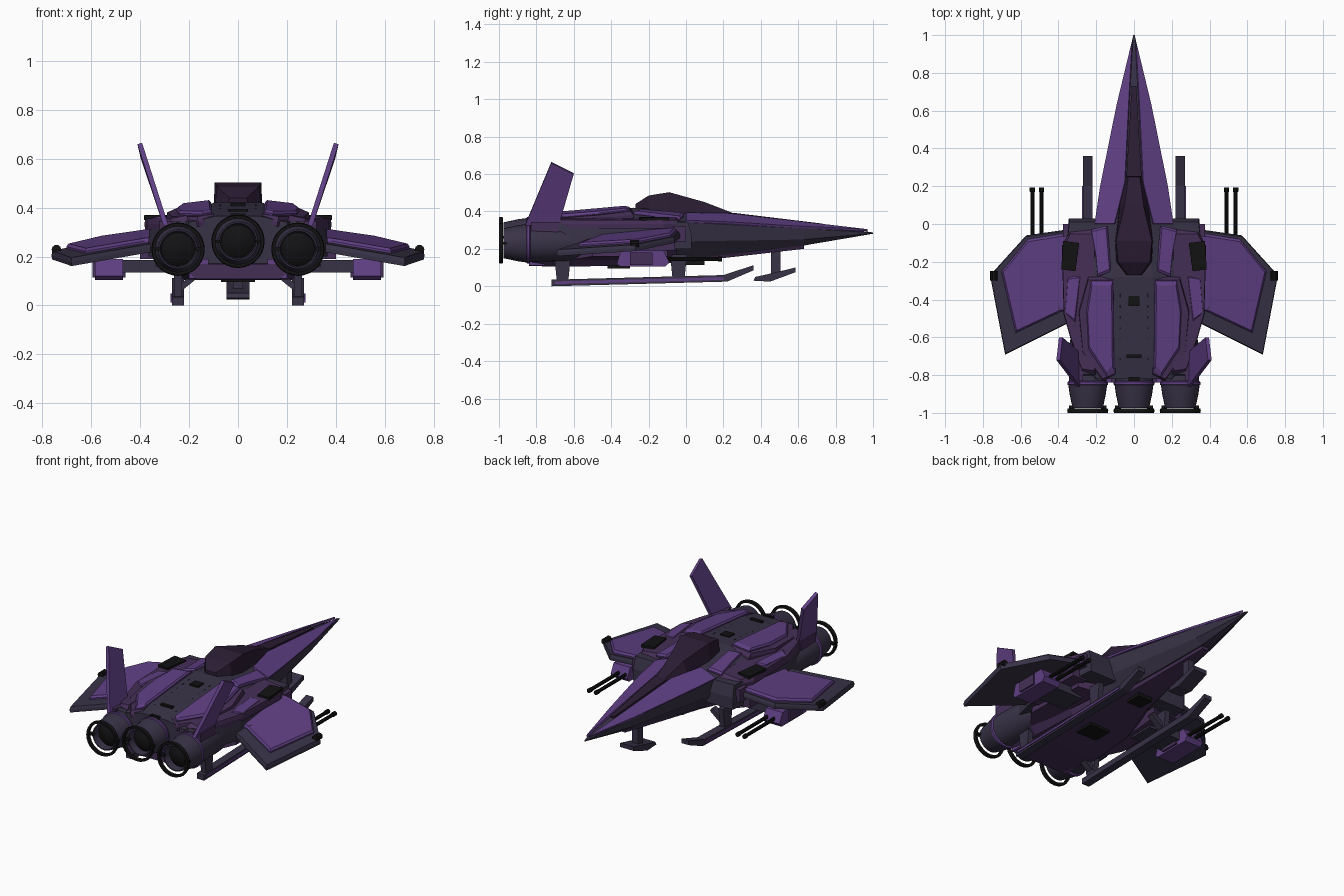
import bpy, bmesh, math
from mathutils import Vector

if "Cube" in bpy.data.objects:
    bpy.data.objects.remove(bpy.data.objects["Cube"])


def material(name, rgb):
    m = bpy.data.materials.new(name)
    m.diffuse_color = (*rgb, 1)
    m.use_nodes = True
    m.node_tree.nodes["Principled BSDF"].inputs["Base Color"].default_value = m.diffuse_color
    return m


PURPLE = material("purple", (0.115, 0.05, 0.23))
PLUM = material("plum", (0.06, 0.028, 0.095))
SLATE = material("slate", (0.04, 0.032, 0.062))
GLASS = material("glass", (0.024, 0.012, 0.034))
BLACK = material("black", (0.006, 0.006, 0.007))


def finish(name, bm, mat, mirror=False, smooth=False):
    bmesh.ops.recalc_face_normals(bm, faces=bm.faces)
    me = bpy.data.meshes.new(name)
    bm.to_mesh(me)
    bm.free()
    me.materials.append(mat)
    ob = bpy.data.objects.new(name, me)
    bpy.context.collection.objects.link(ob)
    if mirror:
        ob.modifiers.new("mirror", 'MIRROR').use_mirror_merge = False
    if smooth:
        bpy.ops.object.select_all(action='DESELECT')
        ob.select_set(True)
        bpy.context.view_layer.objects.active = ob
        bpy.ops.object.shade_smooth_by_angle(angle=math.radians(35))
    return ob


def skin(bm, rings, caps=True):
    rv = [[bm.verts.new(p) for p in r] for r in rings]
    for a, b in zip(rv, rv[1:]):
        for i in range(len(a)):
            j = (i + 1) % len(a)
            bm.faces.new((a[i], a[j], b[j], b[i]))
    if caps:
        bm.faces.new(rv[0])
        bm.faces.new(rv[-1])


# Polygon thickened along its normal (up or outward), optional chamfered top
def plate(name, pts, t, mat, inset=1.0, mirror=True):
    pts = [Vector(p) for p in pts]
    n = Vector((0, 0, 0))
    for a, b in zip(pts, pts[1:] + pts[:1]):
        n += a.cross(b)
    n.normalize()
    if (n.z if abs(n.z) > 0.5 else n.x) < 0:
        n = -n
    c = sum(pts, Vector()) / len(pts)
    rings = [pts]
    if inset < 1:
        rings.append([p + n * t * 0.5 for p in pts])
    rings.append([c + (p - c) * inset + n * t for p in pts])
    bm = bmesh.new()
    skin(bm, rings)
    return finish(name, bm, mat, mirror)


def box(name, x, y, z, mat, mirror=True):
    pts = [(x[0], y[0], z[0]), (x[1], y[0], z[0]), (x[1], y[1], z[0]), (x[0], y[1], z[0])]
    return plate(name, pts, z[1] - z[0], mat, 1.0, mirror)


# Symmetric hull from half cross-sections (x, z), top to bottom
def loft(name, stations, mat):
    bm = bmesh.new()
    skin(bm, [[(x, y, z) for x, z in h] + [(-x, y, z) for x, z in reversed(h)]
              for y, h in stations])
    return finish(name, bm, mat)


def side(name, yz, x0, x1, mat, mirror=True):
    return plate(name, [(x0, y, z) for y, z in yz], x1 - x0, mat, 1.0, mirror)


# Turned part along y from (y, radius) pairs
def lathe(name, x, z, prof, mat, caps=True, mirror=False, seg=28):
    bm = bmesh.new()
    skin(bm, [[(x + r * math.cos(2 * math.pi * i / seg), y, z + r * math.sin(2 * math.pi * i / seg))
               for i in range(seg)] for y, r in prof], caps)
    if not caps:
        bmesh.ops.remove_doubles(bm, verts=bm.verts, dist=1e-5)
    return finish(name, bm, mat, mirror, True)


# Fuselage, keel and canopy
loft("fuselage", [
    (1.0, [(.002, .288), (.004, .286), (.004, .283), (.002, .281)]),
    (.63, [(.022, .335), (.085, .31), (.07, .25), (.03, .218)]),
    (.0, [(.06, .397), (.2, .345), (.19, .24), (.12, .145)]),
    (-.28, [(.1, .42), (.24, .36), (.24, .2), (.17, .125)]),
    (-.7, [(.1, .385), (.27, .35), (.27, .19), (.17, .12)]),
    (-.82, [(.09, .365), (.2, .34), (.22, .2), (.17, .125)])], SLATE)
loft("keel", [
    (.63, [(.025, .225), (.02, .2)]),
    (.0, [(.13, .165), (.1, .128)]),
    (-.3, [(.25, .17), (.2, .112)]),
    (-.6, [(.31, .18), (.22, .105)]),
    (-.84, [(.25, .17), (.17, .108)])], PLUM)
loft("canopy", [
    (.25, [(.03, .392), (.04, .38)]),
    (.1, [(.05, .45), (.075, .385)]),
    (-.09, [(.095, .503), (.1, .39)]),
    (-.2, [(.085, .485), (.095, .4)]),
    (-.27, [(.035, .44), (.045, .4)])], GLASS)
plate("canopy_spine", [(.012, .73, .325), (-.012, .73, .325), (-.04, .25, .383), (.04, .25, .383)],
      .01, GLASS, mirror=False)

# Nose armour panels
plate("nose_panel", [(.006, .97, .294), (.025, .63, .334), (.045, .22, .38), (.1, -.0, .383),
                     (.205, .0, .342), (.175, .2, .335), (.088, .63, .309)], .012, PURPLE)

# Shoulders, covers and vents
plate("shoulder", [(.16, .03, .2), (.345, .03, .2), (.355, -.06, .2), (.365, -.5, .2),
                   (.28, -.82, .2), (.15, -.82, .2)], .145, SLATE, .95)
plate("shoulder_cover", [(.2, -.03, .325), (.335, -.03, .31), (.38, -.12, .31), (.37, -.48, .31),
                         (.33, -.62, .31), (.27, -.79, .31), (.2, -.8, .325)], .045, PLUM, .94)
plate("intake_panel", [(.14, -.01, .375), (.225, -.03, .355), (.2, -.17, .372), (.19, -.28, .385),
                       (.12, -.25, .395)], .02, PURPLE, .9)
plate("outer_panel", [(.28, -.27, .345), (.35, -.28, .34), (.365, -.48, .335), (.31, -.52, .345)],
      .02, PURPLE, .88)
plate("shoulder_vent", [(.29, -.1, .352), (.375, -.09, .352), (.385, -.24, .35), (.31, -.25, .352)],
      .018, BLACK)
box("intake_rim", (.33, .375), (-.07, .0), (.24, .32), PLUM)


# Rear deck panels and details
def deck(x, y, lift=0):
    return (x, y, .418 + .09 * (y + .3) - .12 * (x - .1) + lift)


OUT = [(.1, -.28), (.24, -.28), (.29, -.46), (.27, -.68), (.16, -.83), (.09, -.8)]
INN = [(.11, -.3), (.225, -.3), (.25, -.46), (.24, -.66), (.14, -.81), (.105, -.77)]
plate("deck_base", [deck(x, y, -.04) for x, y in OUT], .04, PLUM, .95)
plate("deck_panel", [deck(x, y, -.003) for x, y in INN], .02, PURPLE, .9)
box("deck_hatch", (-.03, .03), (-.435, -.38), (.38, .418), BLACK, False)
box("deck_slot", (-.04, .04), (-.71, -.69), (.36, .395), BLACK, False)
box("deck_rear_slot", (-.03, .03), (-.83, -.81), (.34, .375), BLACK, False)
for i in range(7):
    y = -.36 - i * .055
    box("deck_rivet_%d" % i, (.07, .076), (y - .03, y), (.36, .418 + .09 * (y + .3)), BLACK)


# Wings follow one drooping plane
def wing(x, y, lift):
    return (x, y, .29 - .13 * (x - .36) + .09 * (y + .03) + lift)


W = [(.3, -.03), (.36, -.03), (.57, -.06), (.76, -.27), (.68, -.69), (.36, -.53), (.3, -.5)]
P = [(.345, -.045), (.56, -.08), (.7, -.25), (.625, -.575), (.38, -.46), (.345, -.46)]
plate("wing", [wing(x, y, -.028) for x, y in W], .034, SLATE, .98)
plate("wing_panel", [wing(x, y, .004) for x, y in P], .022, PURPLE, .95)
box("wing_root", (.3, .4), (-.45, -.06), (.19, .275), PLUM)
lathe("wingtip_light", .742, .228, [(-.3, .02), (-.25, .02)], BLACK, mirror=True, seg=10)

# Tail fins
plate("tail_fin", [(.285, -.86, .33), (.285, -.68, .33), (.378, -.6, .605), (.392, -.72, .665)],
      .02, PURPLE)
box("fin_root", (.27, .32), (-.83, -.68), (.27, .345), PLUM)

# Engines
for label, ex, ez, mir in (("centre", 0, .262, False), ("side", .245, .23, True)):
    lathe(label + "_engine", ex, ez, [(-.55, .07), (-.62, .095), (-.835, .1)], SLATE, mirror=mir)
    lathe(label + "_collar", ex, ez, [(-.832, .1), (-.837, .108), (-.85, .108), (-.855, .1)],
          PURPLE, mirror=mir)
    lathe(label + "_nozzle", ex, ez, [(-.85, .103), (-.9, .096), (-.975, .08), (-.975, .074), (-.9, .066)],
          SLATE, mirror=mir)
    lathe(label + "_burner", ex, ez, [(-.9, .07), (-.93, .068), (-.955, .03)], BLACK, mirror=mir)
    lathe(label + "_ring", ex, ez, [(-.978, .093), (-.978, .106), (-.989, .109), (-1, .106), (-1, .093),
                                    (-.978, .093)], BLACK, False, mir)
    for sx in (-1, 1):
        box(label + "_ring_strut_%d" % (sx > 0), sorted((ex + sx * .07, ex + sx * .1)),
            (-.985, -.96), (ez - .006, ez + .006), BLACK, mir)

# Gun pods with twin barrels
box("gun_arm", (.25, .49), (-.32, -.16), (.135, .185), SLATE)
side("gun_pod", [(-.37, .12), (-.35, .105), (-.11, .105), (-.09, .13), (-.12, .19), (-.35, .19)],
     .47, .585, PURPLE)
box("gun_pod_cap", (.46, .595), (-.3, -.18), (.115, .18), PLUM)
for i, bx in enumerate((.49, .538)):
    lathe("gun_barrel_%d" % i, bx, .145, [(-.12, .011), (.17, .011), (.171, .014), (.193, .014)],
          BLACK, mirror=True, seg=10)

# Landing skids, legs and nose gear
side("skid", [(-.72, .0), (.22, .025), (.36, .085), (.36, .112), (.2, .06), (-.72, .035)],
     .22, .27, SLATE)
side("skid_trim", [(-.7, .012), (.2, .034), (.2, .048), (-.7, .026)], .265, .276, PURPLE)
for n, y in (("rear", -.66), ("front", -.04)):
    side(n + "_skid_leg", [(y - .03, .02), (y + .03, .02), (y + .045, .17), (y - .045, .17)],
         .228, .262, SLATE)
    plate(n + "_leg_brace", [(.15, y - .02, .125), (.15, y + .02, .125), (.23, y + .02, .06),
                             (.23, y - .02, .06)], .025, SLATE)
box("nose_strut", (-.02, .02), (.455, .505), (.06, .25), SLATE, False)
side("nose_foot", [(.36, .03), (.45, .025), (.585, .075), (.585, .1), (.46, .07), (.37, .05)],
     -.047, .047, SLATE, False)

# Belly plates
box("belly_hatch", (-.07, .07), (-.42, -.3), (.095, .12), BLACK, False)
box("belly_front_hatch", (-.05, .05), (.0, .1), (.115, .15), BLACK, False)
side("belly_fairing", [(-.84, .11), (-.4, .11), (-.3, .19), (-.84, .19)], .12, .2, PURPLE)
plate("belly_panel", [(.2, -.05, .14), (.33, -.1, .16), (.34, -.5, .16), (.25, -.62, .14)], .06, PLUM)
